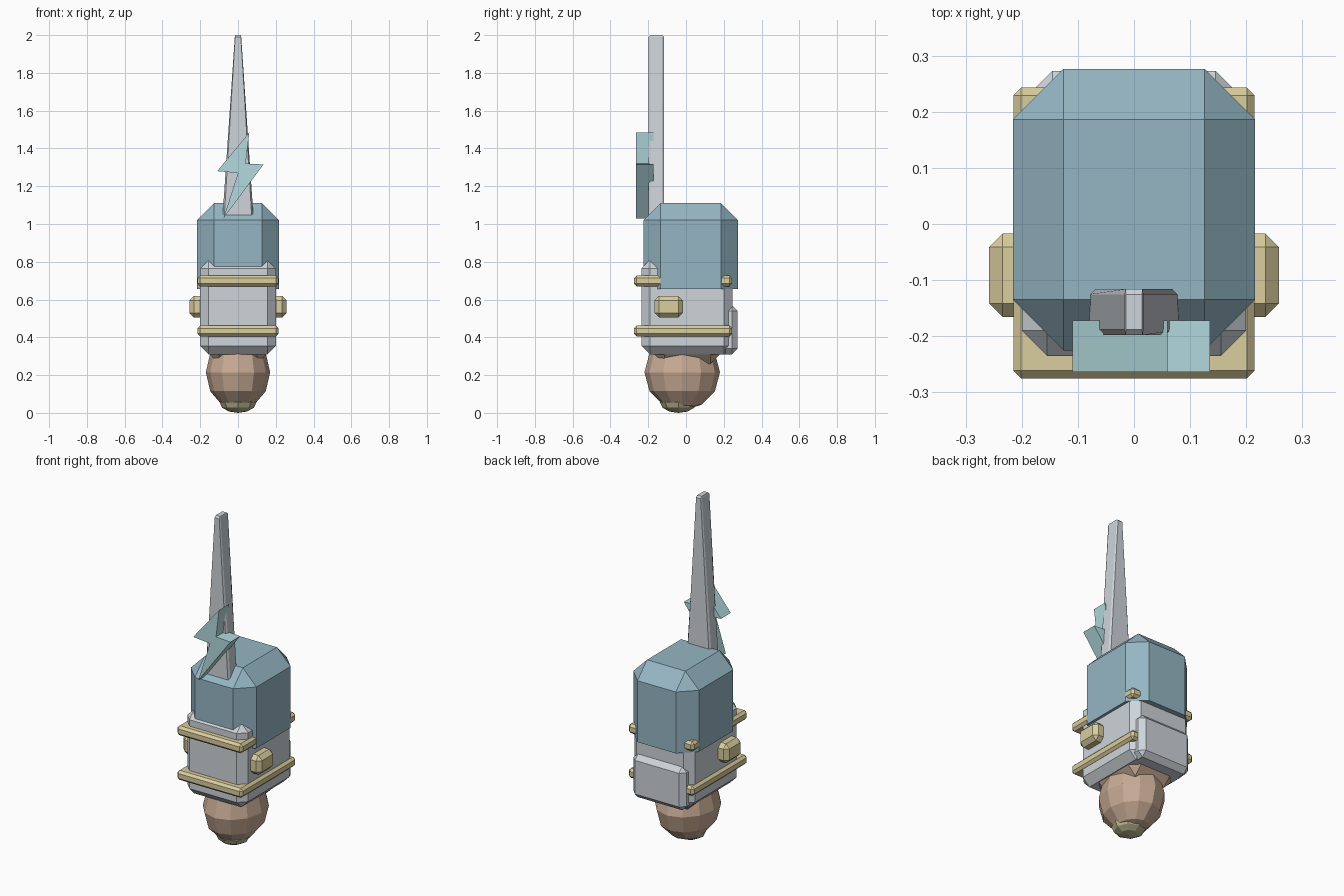
import bpy, bmesh

if "Cube" in bpy.data.objects:
    bpy.data.objects.remove(bpy.data.objects["Cube"])

def material(name, rgb):
    m = bpy.data.materials.new(name)
    m.diffuse_color = (*rgb, 1)
    m.use_nodes = True
    m.node_tree.nodes["Principled BSDF"].inputs["Base Color"].default_value = m.diffuse_color
    return m

BLUE = material("slate_blue", (0.30, 0.47, 0.55))
GREY = material("pale_grey", (0.62, 0.66, 0.70))
GOLD = material("gold", (0.70, 0.61, 0.34))
BROWN = material("tan_brown", (0.58, 0.41, 0.30))
OLIVE = material("olive", (0.50, 0.48, 0.29))
CYAN = material("cyan", (0.45, 0.70, 0.73))

def finish(bm, name, mat):
    bmesh.ops.recalc_face_normals(bm, faces=bm.faces)
    me = bpy.data.meshes.new(name)
    bm.to_mesh(me)
    bm.free()
    me.materials.append(mat)
    ob = bpy.data.objects.new(name, me)
    bpy.context.collection.objects.link(ob)
    return ob

def box(name, x, y, z, bevel, mat, keep_bottom=False, taper=1.0):
    """Chamfered box from (min, max) ranges; taper narrows x towards the top."""
    bm = bmesh.new()
    bmesh.ops.create_cube(bm, size=1)
    for v in bm.verts:
        v.co = [(a + b) / 2 + c * (b - a) for (a, b), c in zip((x, y, z), v.co)]
    edges = [e for e in bm.edges
             if not (keep_bottom and all(v.co.z < z[0] + 1e-4 for v in e.verts))]
    bmesh.ops.bevel(bm, geom=edges, offset=bevel, segments=1, affect='EDGES', profile=0.5)
    for v in bm.verts:
        v.co.x *= 1 + (taper - 1) * (v.co.z - z[0]) / (z[1] - z[0])
    return finish(bm, name, mat)

def ball(name, centre, radii, segments, rings, mat):
    bm = bmesh.new()
    bmesh.ops.create_uvsphere(bm, u_segments=segments, v_segments=rings, radius=1)
    for v in bm.verts:
        v.co = [c + r * p for c, r, p in zip(centre, radii, v.co)]
    return finish(bm, name, mat)

# Rounded lower end, its tip and collar
ball("lower_ball", (0, -0.02, 0.215), (0.17, 0.20, 0.20), 12, 6, BROWN)
ball("bottom_tip", (0, -0.04, 0.055), (0.097, 0.097, 0.055), 8, 6, OLIVE)
box("collar", (-0.15, 0.15), (-0.165, 0.18), (0.26, 0.36), 0.05, BROWN)

# Main body, back plate and hood
box("body", (-0.2, 0.2), (-0.235, 0.245), (0.31, 0.81), 0.045, GREY)
box("back_plate", (-0.175, 0.175), (0.1, 0.273), (0.31, 0.57), 0.03, GREY)
box("hood", (-0.216, 0.216), (-0.225, 0.276), (0.655, 1.11), 0.09, BLUE, keep_bottom=True)

# Gold bands and side studs
for label, z0 in (("lower", 0.405), ("upper", 0.67)):
    box(label + "_band", (-0.215, 0.215), (-0.275, 0.243), (z0, z0 + 0.057), 0.014, GOLD)
for label, s in (("left", -1), ("right", 1)):
    box(label + "_stud", tuple(sorted((s * 0.15, s * 0.258))),
        (-0.166, -0.017), (0.505, 0.62), 0.024, GOLD)

# Tapered spire
box("spire", (-0.086, 0.086), (-0.198, -0.116), (0.98, 2.0), 0.01, GREY, taper=0.19)

# Zigzag bolt in front of the spire
outline = [(0.06, 1.485), (-0.11, 1.28), (0.0, 1.27), (-0.077, 1.03), (0.135, 1.315), (0.04, 1.32)]
bm = bmesh.new()
face = bm.faces.new([bm.verts.new((x, -0.264, z)) for x, z in outline])
ext = bmesh.ops.extrude_face_region(bm, geom=[face])
bmesh.ops.translate(bm, vec=(0, 0.092, 0),
                    verts=[g for g in ext["geom"] if isinstance(g, bmesh.types.BMVert)])
finish(bm, "bolt", CYAN)
